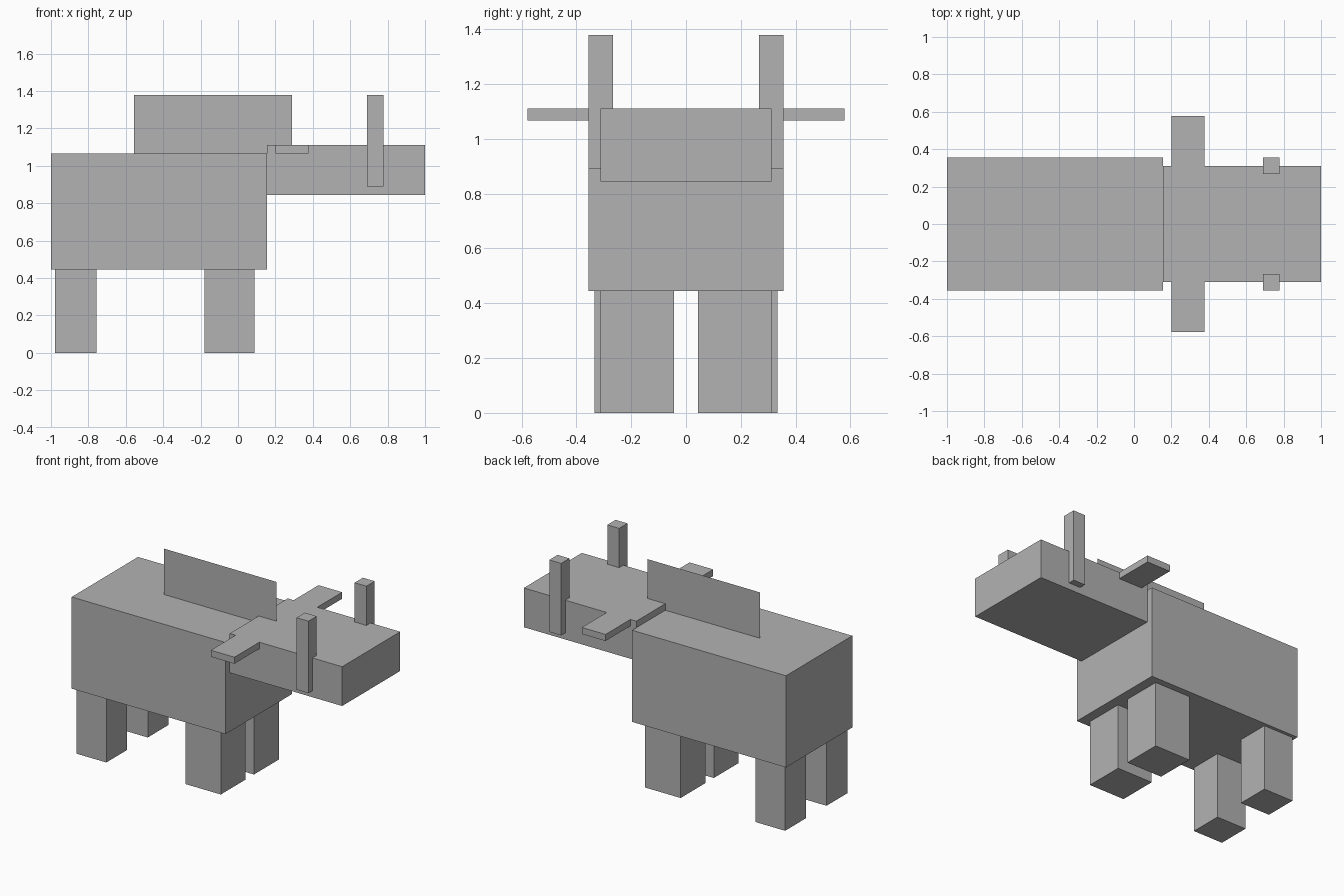
import bpy, bmesh

if "Cube" in bpy.data.objects:
    bpy.data.objects.remove(bpy.data.objects["Cube"])

U = 2 / 45  # block unit: the model is 45 units long

grey = bpy.data.materials.new("plain grey")
grey.diffuse_color = (0.448, 0.448, 0.448, 1)
grey.use_nodes = True
grey.node_tree.nodes["Principled BSDF"].inputs["Base Color"].default_value = grey.diffuse_color


def finish(name, bm):
    mesh = bpy.data.meshes.new(name)
    bm.to_mesh(mesh)
    bm.free()
    mesh.materials.append(grey)
    obj = bpy.data.objects.new(name, mesh)
    bpy.context.collection.objects.link(obj)
    return obj


def box(name, x, y, z):
    """Box spanning the (low, high) ranges x, y, z in block units."""
    bm = bmesh.new()
    bmesh.ops.create_cube(bm, size=1)
    for v in bm.verts:
        v.co = [U * (r[0] if c < 0 else r[1]) for c, r in zip(v.co, (x, y, z))]
    return finish(name, bm)


def pair(name, x, y, z):
    """The same box on both sides of the body."""
    box(name + "_left", x, y, z)
    box(name + "_right", x, (-y[1], -y[0]), z)


# Trunk and head
box("body", (-22.5, 3.5), (-8, 8), (10, 24))
box("head", (3.5, 22.5), (-7, 7), (19, 25))

# Legs: the front ones are thicker and closer together
pair("front_leg", (-4, 2), (1, 7), (0, 10))
pair("rear_leg", (-22, -17), (2.5, 7.5), (0, 10))

# Ears and horns
pair("ear", (4.5, 8.5), (7, 13), (24, 25))
pair("horn", (15.5, 17.5), (6, 8), (20, 31))

# Mane: a single flat sheet standing along the back
bm = bmesh.new()
corners = [(-12.5, 24), (6.5, 24), (6.5, 31), (-12.5, 31)]
bm.faces.new([bm.verts.new((x * U, 0, z * U)) for x, z in corners])
finish("mane", bm)
